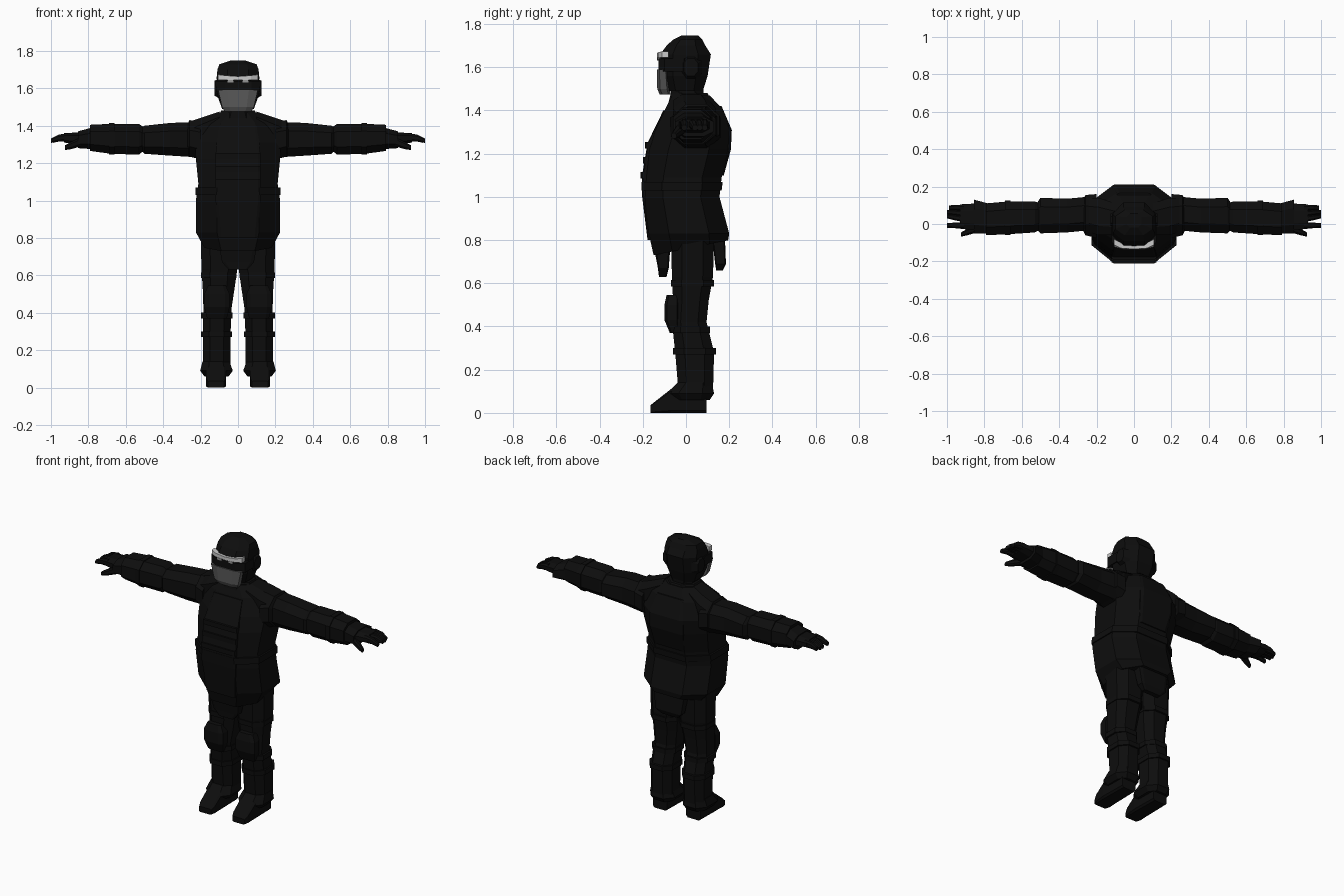
import bpy
import bmesh
from mathutils import Vector

default_cube = bpy.data.objects.get("Cube")
if default_cube:
    bpy.data.objects.remove(default_cube, do_unlink=True)


def make_material(name, value):
    material = bpy.data.materials.new(name)
    material.use_nodes = True
    colour = (value, value, value, 1)
    material.diffuse_color = colour
    material.node_tree.nodes["Principled BSDF"].inputs["Base Color"].default_value = colour
    return material


black = make_material("black cloth", .004)
grey = make_material("mask grey", .1)
pale = make_material("goggle pale", .6)
silver = make_material("goggle silver", .3)


def place(axis, along, first, second):
    """Turn section coordinates into a point for a loft along x, y or z."""
    if axis == "x":
        return Vector((along, first, second))
    if axis == "y":
        return Vector((first, along, second))
    return Vector((first, second, along))


def loft(name, sections, axis="z", chamfer=.5, material=black, side=1, slope=0):
    """Join chamfered box sections: (along, first min, first max, second min, second max)."""
    mesh = bpy.data.meshes.new(name)
    builder = bmesh.new()
    inner = 1 - chamfer
    corners = [(inner, -1), (1, -inner), (1, inner), (inner, 1),
               (-inner, 1), (-1, inner), (-1, -inner), (-inner, -1)]
    rings = []
    for index, (along, a_min, a_max, b_min, b_max) in enumerate(sections):
        ring = []
        for a, b in corners:
            first = (a_min + a_max) / 2 + a * (a_max - a_min) / 2
            second = (b_min + b_max) / 2 + b * (b_max - b_min) / 2
            lift = slope * second if index == 0 else 0
            point = place(axis, along + lift, first, second)
            point.x *= side
            ring.append(builder.verts.new(point))
        rings.append(ring)
    for low, high in zip(rings, rings[1:]):
        for i in range(len(low)):
            j = (i + 1) % len(low)
            builder.faces.new((low[i], low[j], high[j], high[i]))
    builder.faces.new(rings[0])
    builder.faces.new(rings[-1])
    bmesh.ops.recalc_face_normals(builder, faces=builder.faces)
    builder.to_mesh(mesh)
    builder.free()
    mesh.materials.append(material)
    thing = bpy.data.objects.new(name, mesh)
    bpy.context.collection.objects.link(thing)
    return thing


def centred(name, sections, **options):
    """Loft up z with sections given as (height, half width, front, back)."""
    return loft(name, [(z, -w, w, front, back) for z, w, front, back in sections], **options)


def pair(name, sections, **options):
    """Build a left part and its mirrored right twin."""
    loft("left_" + name, sections, side=1, **options)
    loft("right_" + name, sections, side=-1, **options)


# Jacket, with a hem that rises towards the back
centred("jacket", [
    (.76, .18, -.15, .195),
    (.83, .225, -.172, .2),
    (1, .225, -.195, .155),
    (1.09, .212, -.195, .165),
    (1.22, .225, -.175, .2),
    (1.31, .23, -.14, .205),
    (1.41, .19, -.095, .165),
    (1.47, .1, -.065, .11),
], slope=.2)
centred("collar", [
    (1.42, .12, -.085, .13),
    (1.48, .09, -.07, .1),
], chamfer=.6)

# Belt and hem flaps
centred("belt", [
    (1.03, .228, -.205, .165),
    (1.07, .226, -.205, .17),
])
centred("front_flap", [
    (.63, .05, -.125, -.09),
    (.67, .085, -.13, -.08),
    (.8, .11, -.155, -.07),
], chamfer=.2)
centred("back_flap", [
    (.66, .06, .14, .17),
    (.69, .09, .135, .185),
    (.82, .11, .12, .18),
], chamfer=.2)

# Vest plates and webbing on the chest and back
centred("chest_plate", [
    (.8, .1, -.178, -.1),
    (1, .12, -.203, -.1),
    (1.1, .12, -.203, -.1),
    (1.25, .12, -.178, -.1),
    (1.4, .1, -.105, -.05),
], chamfer=.1)
for number, (height, front) in enumerate([(1.1, -.21), (1.17, -.2), (1.24, -.19)]):
    centred("chest_strap_" + str(number), [
        (height - .015, .12, front, -.1),
        (height + .015, .12, front, -.1),
    ], chamfer=.1)
centred("back_plate", [
    (1.1, .1, .1, .175),
    (1.22, .12, .1, .208),
    (1.31, .12, .1, .212),
    (1.42, .09, .1, .165),
], chamfer=.15)

# Shoulder straps and hexagonal shoulder caps
pair("shoulder_strap", [
    (.1, -.06, .11, 1.36, 1.475),
    (.19, -.06, .14, 1.3, 1.445),
    (.25, -.04, .14, 1.26, 1.425),
], axis="x")
pair("shoulder_cap", [
    (.2, -.075, .16, 1.22, 1.42),
    (.26, -.06, .155, 1.235, 1.43),
    (.27, -.04, .13, 1.25, 1.41),
], axis="x", chamfer=.55)

# Sleeves, cuffs and wrists
pair("upper_sleeve", [
    (.2, -.03, .15, 1.23, 1.42),
    (.36, -.045, .135, 1.24, 1.415),
    (.5, -.05, .14, 1.25, 1.4),
    (.52, -.03, .11, 1.27, 1.39),
], axis="x")
pair("forearm_sleeve", [
    (.5, -.03, .11, 1.27, 1.39),
    (.53, -.045, .12, 1.245, 1.41),
    (.68, -.055, .12, 1.25, 1.41),
    (.79, -.06, .11, 1.265, 1.405),
], axis="x")
pair("sleeve_strap", [
    (.66, -.06, .125, 1.245, 1.415),
    (.69, -.06, .125, 1.245, 1.415),
], axis="x")
pair("glove_cuff", [
    (.78, -.05, .11, 1.275, 1.39),
    (.855, -.05, .13, 1.28, 1.37),
], axis="x")

# Hands, with fingers spreading apart
pair("palm", [
    (.84, -.035, .11, 1.295, 1.365),
    (.93, -.025, .105, 1.31, 1.36),
], axis="x")
for finger, root, tip, reach in [("index", -.025, -.02, 1),
                                 ("middle", .01, .03, 1),
                                 ("ring", .04, .052, 1),
                                 ("little", .07, .075, .99)]:
    pair(finger + "_finger", [
        (.91, root, root + .033, 1.315, 1.36),
        (.96, (root + tip) / 2, (root + tip) / 2 + .03, 1.315, 1.352),
        (reach, tip, tip + .024, 1.308, 1.332),
    ], axis="x")
pair("thumb", [
    (.84, -.045, 0, 1.29, 1.34),
    (.89, -.06, -.025, 1.275, 1.315),
    (.925, -.068, -.045, 1.27, 1.295),
], axis="x")

# Trouser legs with straps
pair("leg", [
    (.1, .04, .188, -.035, .125),
    (.28, .04, .188, -.05, .13),
    (.42, .035, .185, -.065, .095),
    (.52, .02, .188, -.06, .105),
    (.63, .004, .195, -.065, .125),
    (.82, 0, .2, -.07, .13),
])
for part, height, front, back, inner in [("thigh_strap", .6, -.07, .13, .008),
                                         ("knee_strap", .385, -.07, .11, .03),
                                         ("calf_strap", .285, -.06, .14, .033)]:
    pair(part, [
        (height - .015, inner, .197, front, back),
        (height + .015, inner, .197, front, back),
    ])
pair("knee_pad", [
    (.37, .06, .165, -.075, -.03),
    (.43, .045, .18, -.1, -.03),
    (.5, .045, .18, -.1, -.03),
    (.545, .065, .16, -.09, -.03),
], chamfer=.35)

# Boots and gathered ankles
pair("ankle_cuff", [
    (.06, .05, .18, -.06, .11),
    (.09, .028, .202, -.09, .13),
    (.14, .045, .19, -.04, .12),
])
pair("boot", [
    (-.165, .075, .16, 0, .035),
    (-.14, .066, .17, 0, .055),
    (-.07, .064, .172, 0, .11),
    (.095, .068, .168, 0, .11),
], axis="y", chamfer=.2)

# Neck and helmet
centred("neck", [
    (1.42, .075, -.07, .08),
    (1.54, .075, -.07, .08),
])
centred("helmet", [
    (1.49, .085, -.09, .078),
    (1.56, .11, -.115, .1),
    (1.66, .114, -.12, .115),
    (1.7, .11, -.09, .09),
    (1.728, .1, -.06, .075),
    (1.748, .04, -.02, .055),
])
pair("ear_cup", [
    (.09, -.03, .075, 1.54, 1.66),
    (.125, -.01, .055, 1.56, 1.64),
], axis="x")

# Goggles: dark frame, pale brow band, silver tabs
centred("goggle_frame", [
    (1.58, .118, -.128, .02),
    (1.64, .12, -.128, .02),
], chamfer=.4)
pair("brow_band", [
    (0, -.135, -.11, 1.643, 1.664),
    (.07, -.13, -.1, 1.645, 1.669),
    (.107, -.112, -.08, 1.645, 1.674),
], axis="x", chamfer=.05, material=pale)
pair("goggle_tab", [
    (.025, -.134, -.1, 1.632, 1.645),
    (.055, -.132, -.1, 1.632, 1.645),
], axis="x", chamfer=.05, material=silver)

# Lower face mask
centred("face_mask", [
    (1.475, .07, -.122, -.07),
    (1.5, .085, -.133, -.075),
    (1.59, .106, -.135, -.083),
], chamfer=.45, material=grey)
